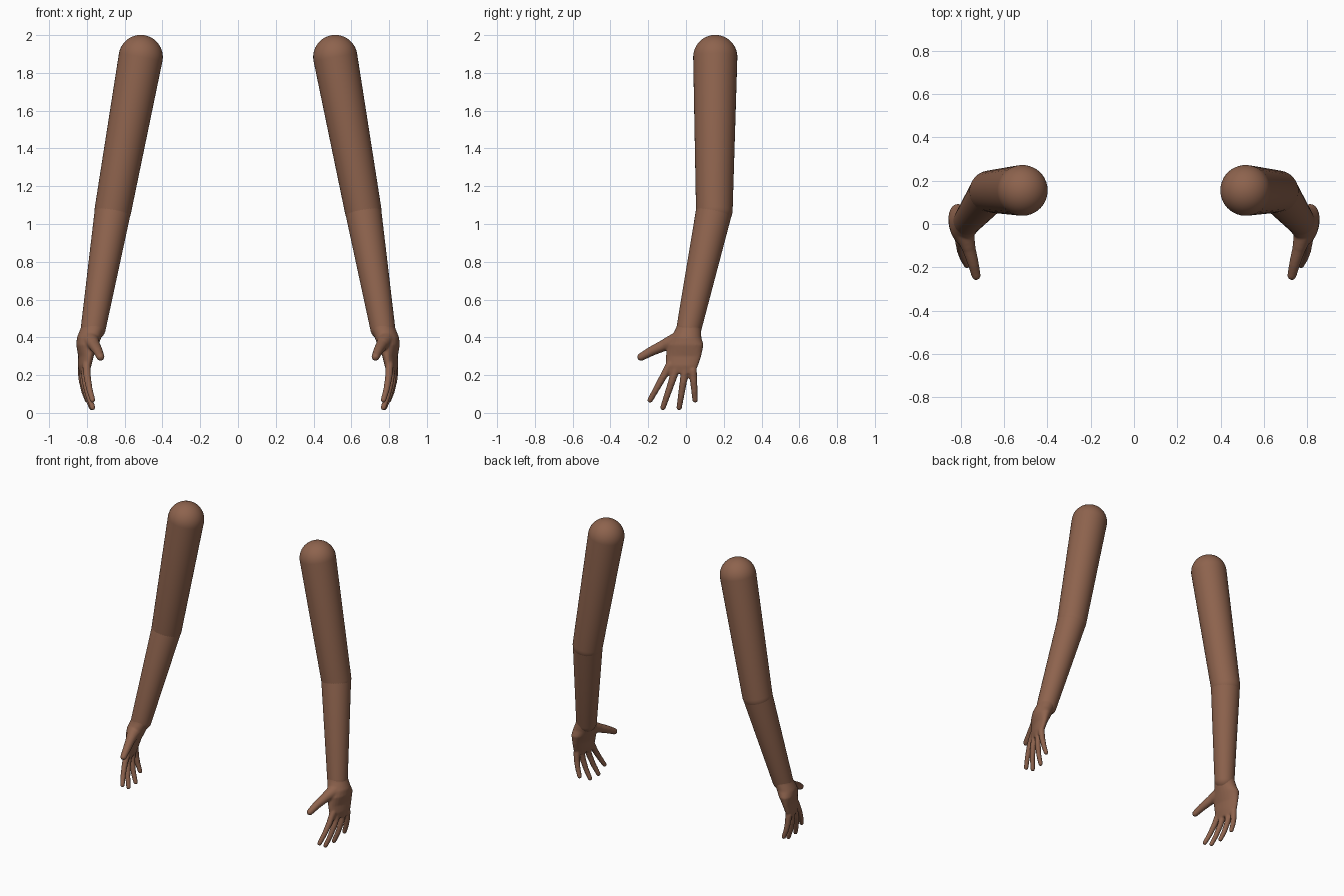
import bpy, bmesh, math
from mathutils import Vector

cube = bpy.data.objects.get("Cube")
if cube:
    bpy.data.objects.remove(cube, do_unlink=True)

skin = bpy.data.materials.new("brown_skin")
skin.use_nodes = True
colour = (0.27, 0.125, 0.075, 1)
skin.diffuse_color = colour
skin.node_tree.nodes["Principled BSDF"].inputs["Base Color"].default_value = colour


def loft(bm, rings):
    """Skin a list of closed point rings and cap both ends."""
    loops = [[bm.verts.new(p) for p in ring] for ring in rings]
    n = len(loops[0])
    for a, b in zip(loops, loops[1:]):
        for i in range(n):
            j = (i + 1) % n
            bm.faces.new((a[i], a[j], b[j], b[i]))
    bm.faces.new(loops[0][::-1])
    bm.faces.new(loops[-1])


def capsule(bm, p, q, r0, r1, sides=16, steps=5):
    """Tapered tube from p to q with rounded ends."""
    p, q = Vector(p), Vector(q)
    turn = (q - p).to_track_quat('Z', 'Y')
    length = (q - p).length
    arc = [math.radians(4) + k * math.radians(86) / steps for k in range(steps + 1)]
    profile = [(r0 * math.sin(a), -r0 * math.cos(a)) for a in arc]
    profile += [(r1 * math.sin(a), length + r1 * math.cos(a)) for a in reversed(arc)]
    around = [2 * math.pi * i / sides for i in range(sides)]
    loft(bm, [[p + turn @ Vector((r * math.cos(t), r * math.sin(t), h)) for t in around]
              for r, h in profile])


def finish(bm, name, blend=False):
    """Make the object and mirror it to the other side."""
    bmesh.ops.recalc_face_normals(bm, faces=bm.faces)
    mesh = bpy.data.meshes.new(name)
    bm.to_mesh(mesh)
    bm.free()
    mesh.materials.append(skin)
    mesh.shade_smooth()
    ob = bpy.data.objects.new(name, mesh)
    bpy.context.collection.objects.link(ob)
    if blend:
        remesh = ob.modifiers.new("blend", 'REMESH')
        remesh.mode = 'VOXEL'
        remesh.voxel_size = 0.006
        remesh.use_smooth_shade = True
        soften = ob.modifiers.new("soften", 'SMOOTH')
        soften.factor = 0.5
        soften.iterations = 5
    ob.modifiers.new("other_side", 'MIRROR').use_mirror_merge = False
    return ob


shoulder, elbow, wrist = (0.515, 0.155, 1.884), (0.662, 0.15, 1.075), (0.766, 0.016, 0.45)

# Upper arm and forearm
bm = bmesh.new()
capsule(bm, shoulder, elbow, 0.117, 0.097, 40, 12)
finish(bm, "upper_arm")
bm = bmesh.new()
capsule(bm, elbow, wrist, 0.096, 0.066, 40, 12)
finish(bm, "forearm")

# Palm: height, centre x, centre y, half thickness, half width
bm = bmesh.new()
sections = [
    (0.50, 0.762, 0.025, 0.060, 0.062),
    (0.45, 0.768, 0.014, 0.064, 0.067),
    (0.40, 0.788, 0.002, 0.064, 0.080),
    (0.36, 0.798, -0.003, 0.056, 0.098),
    (0.30, 0.805, -0.013, 0.036, 0.096),
    (0.25, 0.812, -0.022, 0.031, 0.088),
    (0.21, 0.815, -0.025, 0.020, 0.074),
]
tilt = 0.22
rings = []
for z, cx, cy, thick, wide in sections:
    ring = []
    for i in range(24):
        t = 2 * math.pi * i / 24
        u, v = thick * math.cos(t), wide * math.sin(t)
        ring.append((cx + u * math.cos(tilt) + v * math.sin(tilt),
                     cy - u * math.sin(tilt) + v * math.cos(tilt), z))
    rings.append(ring)
loft(bm, rings)

# Fingers: base y and z, tip y and z, base x, tip x
fingers = [
    (-0.085, 0.255, -0.190, 0.068, 0.802, 0.770),
    (-0.050, 0.240, -0.122, 0.028, 0.812, 0.770),
    (-0.004, 0.230, -0.036, 0.028, 0.822, 0.775),
    (0.036, 0.225, 0.048, 0.068, 0.828, 0.798),
]
for y0, z0, y1, z1, x0, x1 in fingers:
    bend = lambda t: Vector((x0 + (x1 - x0) * t ** 2, y0 + (y1 - y0) * t, z0 + (z1 - z0) * t))
    radius = lambda t: 0.022 - 0.007 * t
    for a, b in ((0, 0.35), (0.35, 0.7), (0.7, 1)):
        capsule(bm, bend(a), bend(b), radius(a), radius(b), 12)

# Thumb with its fleshy base
capsule(bm, (0.785, -0.03, 0.39), (0.765, -0.10, 0.365), 0.048, 0.034)
capsule(bm, (0.765, -0.10, 0.365), (0.742, -0.18, 0.328), 0.032, 0.026)
capsule(bm, (0.742, -0.18, 0.328), (0.728, -0.238, 0.296), 0.026, 0.021)
finish(bm, "hand", blend=True)
